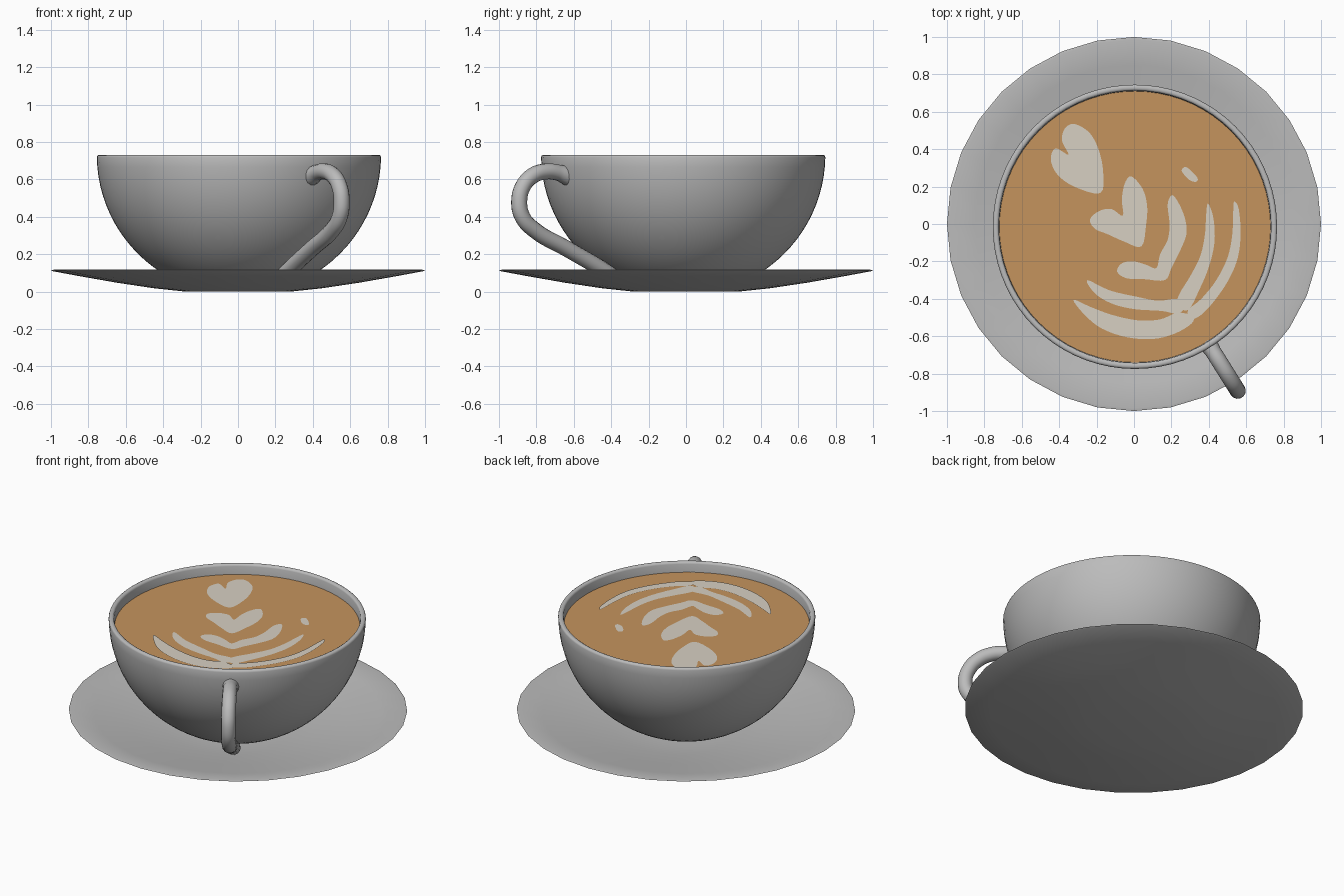
import bpy, bmesh, math
from mathutils import Vector

if "Cube" in bpy.data.objects:
    bpy.data.objects.remove(bpy.data.objects["Cube"])


def material(name, rgb):
    m = bpy.data.materials.new(name)
    m.diffuse_color = (*rgb, 1)
    m.use_nodes = True
    m.node_tree.nodes["Principled BSDF"].inputs["Base Color"].default_value = m.diffuse_color
    return m


CHINA = material("grey_china", (0.5, 0.5, 0.5))
COFFEE = material("coffee_brown", (0.56, 0.295, 0.11))
FOAM = material("milk_foam", (0.68, 0.63, 0.54))

CX, CY = 0.005, -0.015      # cup axis
RIM_Z, COFFEE_Z = 0.73, 0.667


def finish(bm, name, mat, smooth=True):
    me = bpy.data.meshes.new(name)
    bm.to_mesh(me)
    bm.free()
    ob = bpy.data.objects.new(name, me)
    bpy.context.collection.objects.link(ob)
    me.materials.append(mat)
    if smooth:
        bpy.ops.object.select_all(action='DESELECT')
        ob.select_set(True)
        bpy.context.view_layer.objects.active = ob
        bpy.ops.object.shade_smooth_by_angle(angle=math.radians(45))
    return ob


def lathe(name, profile, steps, mat, centre=(0, 0)):
    """Spin an (r, z) profile round a vertical axis."""
    bm = bmesh.new()
    vs = [bm.verts.new((r, 0, z)) for r, z in profile]
    es = [bm.edges.new(p) for p in zip(vs, vs[1:])]
    bmesh.ops.spin(bm, geom=vs + es, cent=(0, 0, 0), axis=(0, 0, 1),
                   angle=math.tau, steps=steps)
    bmesh.ops.remove_doubles(bm, verts=bm.verts[:], dist=1e-4)
    bmesh.ops.recalc_face_normals(bm, faces=bm.faces[:])
    bmesh.ops.translate(bm, verts=bm.verts[:], vec=(*centre, 0))
    return finish(bm, name, mat)


def bowl(radius, depth, z_low, n):
    """Elliptical bowl profile from z_low up to just under the rim."""
    a0 = math.asin((RIM_Z - z_low) / depth)
    return [(radius * math.cos(a), RIM_Z - depth * math.sin(a))
            for a in (a0 + (0.016 - a0) * i / n for i in range(n + 1))]


# Saucer
lathe("saucer", [(0, 0), (0.28, 0.0), (0.45, 0.018), (0.65, 0.048), (0.85, 0.083),
                 (0.99, 0.109), (1.0, 0.114), (0.985, 0.117), (0.85, 0.096),
                 (0.65, 0.061), (0.45, 0.031), (0.28, 0.014), (0, 0.014)], 32, CHINA)

# Cup with rounded lip and hollow inside
outer = bowl(0.76, 0.75, 0.016, 18)
inner = bowl(0.728, 0.71, 0.05, 18)[::-1]
lip = [(0.757, 0.727), (0.75, 0.731), (0.738, 0.731), (0.731, 0.727)]
lathe("cup", [(0, 0.016)] + outer + lip + inner + [(0, 0.05)], 72, CHINA, (CX, CY))

# Coffee surface
bm = bmesh.new()
bmesh.ops.create_circle(bm, cap_ends=True, segments=72, radius=0.727)
bmesh.ops.translate(bm, verts=bm.verts[:], vec=(CX, CY, COFFEE_Z))
finish(bm, "coffee", COFFEE, False)

# Handle: a round tube in the vertical plane facing front right
d = Vector((0.531, -0.847, 0))
path = [(0.725, 0.617, 1.2), (0.79, 0.636, 1), (0.87, 0.642, 1), (0.95, 0.62, 1),
        (1.01, 0.565, 1), (1.035, 0.485, 1), (1.015, 0.40, 1), (0.94, 0.33, 1),
        (0.74, 0.232, 1), (0.54, 0.134, 1), (0.45, 0.085, 1)]
cu = bpy.data.curves.new("handle", 'CURVE')
cu.dimensions = '3D'
cu.bevel_depth = 0.043
cu.bevel_resolution = 5
cu.use_fill_caps = True
cu.resolution_u = 6
sp = cu.splines.new('BEZIER')
sp.bezier_points.add(len(path) - 1)
for bp, (r, z, w) in zip(sp.bezier_points, path):
    bp.co = Vector((CX, CY, z)) + d * r
    bp.radius = w
    bp.handle_left_type = bp.handle_right_type = 'AUTO'
handle = bpy.data.objects.new("handle", cu)
bpy.context.collection.objects.link(handle)
cu.materials.append(CHINA)
bpy.ops.object.select_all(action='DESELECT')
handle.select_set(True)
bpy.context.view_layer.objects.active = handle
bpy.ops.object.convert(target='MESH')
bpy.ops.object.shade_smooth_by_angle(angle=math.radians(45))


# Foam pattern: closed smooth outlines filled as thin patches on the coffee
def foam(name, pts, lift):
    bm = bmesh.new()
    p = [Vector((x, y, COFFEE_Z + lift)) for x, y in pts]
    n, vs = len(p), []
    for i in range(n):
        a, b, c, e = p[i - 1], p[i], p[(i + 1) % n], p[(i + 2) % n]
        for t in (0, 0.25, 0.5, 0.75):
            vs.append(bm.verts.new(0.5 * (2 * b + (c - a) * t
                      + (2 * a - 5 * b + 4 * c - e) * t * t
                      + (3 * b - a - 3 * c + e) * t ** 3)))
    f = bm.faces.new(vs)
    f.normal_update()
    if f.normal.z < 0:
        f.normal_flip()
    bmesh.ops.triangulate(bm, faces=[f])
    finish(bm, name, FOAM, False)


foam("foam_heart_top", [(-.32, .535), (-.24, .49), (-.19, .40), (-.165, .28), (-.18, .165),
     (-.32, .20), (-.41, .265), (-.445, .345), (-.42, .405), (-.35, .37),
     (-.385, .445), (-.37, .51)], 0.003)
foam("foam_heart_middle", [(-.015, .255), (.045, .19), (.07, .10), (.065, 0), (.04, -.12),
     (-.05, -.095), (-.14, -.055), (-.21, -.025), (-.235, .025), (-.185, .07),
     (-.12, .08), (-.06, .045), (-.065, .13), (-.05, .215)], 0.003)
foam("foam_chevron", [(.205, .155), (.245, .10), (.275, .02), (.28, -.055), (.25, -.135),
     (.20, -.235), (.165, -.30), (.055, -.295), (-.04, -.29), (-.09, -.255),
     (-.065, -.21), (0, -.20), (.07, -.22), (.12, -.235), (.14, -.16),
     (.18, -.085), (.19, 0), (.18, .105)], 0.003)
foam("foam_inner_leaf_left", [(-.25, -.30), (-.13, -.355), (.02, -.39), (.13, -.41),
     (.23, -.40), (.27, -.43), (.24, -.48), (.15, -.465), (0, -.455),
     (-.12, -.425), (-.21, -.37)], 0.003)
foam("foam_inner_leaf_right", [(.395, .11), (.425, .03), (.43, -.10), (.40, -.23),
     (.35, -.35), (.29, -.46), (.23, -.43), (.245, -.37), (.30, -.28),
     (.355, -.17), (.38, -.05), (.385, .04)], 0.0035)
foam("foam_outer_leaf_left", [(-.325, -.405), (-.24, -.44), (-.12, -.485), (.02, -.515),
     (.14, -.51), (.23, -.475), (.31, -.49), (.31, -.53), (.22, -.585),
     (.10, -.615), (-.04, -.605), (-.17, -.56), (-.26, -.49)], 0.004)
foam("foam_outer_leaf_right", [(.535, .12), (.56, .08), (.57, -.05), (.555, -.18),
     (.505, -.30), (.43, -.41), (.36, -.485), (.30, -.51), (.29, -.46),
     (.36, -.40), (.44, -.30), (.50, -.18), (.525, -.06), (.53, .05)], 0.0045)
foam("foam_dot", [(.255, .285), (.275, .305), (.305, .285), (.34, .245),
     (.33, .225), (.29, .24)], 0.003)
